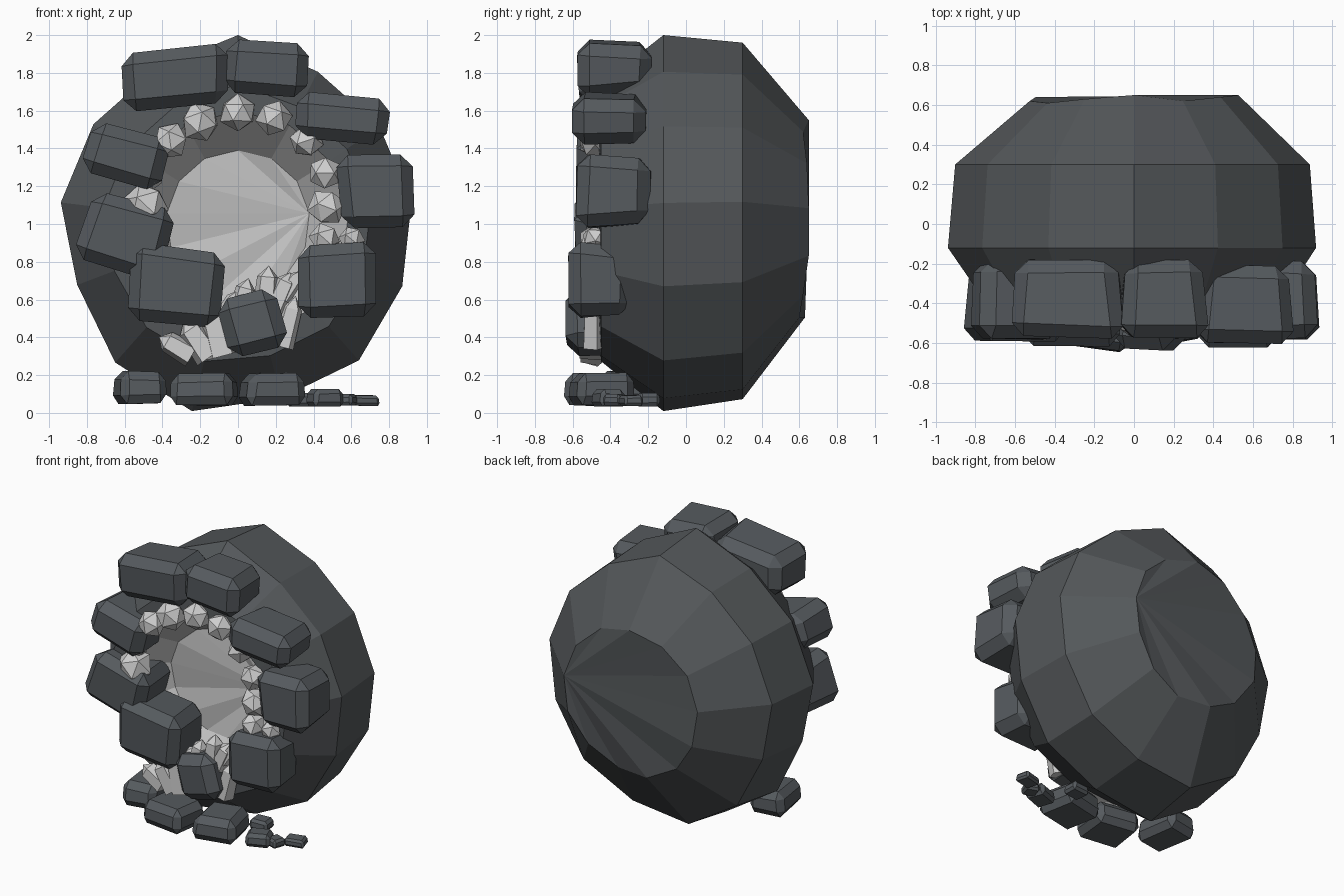
import bpy, bmesh, math, random
from mathutils import Matrix

if "Cube" in bpy.data.objects:
    bpy.data.objects.remove(bpy.data.objects["Cube"])

random.seed(4)


def material(name, c):
    m = bpy.data.materials.new(name)
    m.diffuse_color = (*c, 1)
    m.use_nodes = True
    m.node_tree.nodes["Principled BSDF"].inputs["Base Color"].default_value = m.diffuse_color
    return m


SHELL = material("dark shell grey", (0.088, 0.096, 0.102))
STONE = material("blue grey stone", (0.092, 0.103, 0.113))
INNER = material("pale grey lining", (0.54, 0.54, 0.54))
CRYSTAL = material("light grey crystal", (0.62, 0.62, 0.62))


def finish(bm, name, *mats):
    bmesh.ops.recalc_face_normals(bm, faces=bm.faces)
    me = bpy.data.meshes.new(name)
    bm.to_mesh(me)
    bm.free()
    for m in mats:
        me.materials.append(m)
    ob = bpy.data.objects.new(name, me)
    bpy.context.collection.objects.link(ob)
    return ob


# Thirteen-sided geode shell: rings run from back cap, over the rim, into the bowl
N = 13
WOBBLE = [1.0, .91, .91, .925, .93, .965, .95, 1.02, .98, .91, .945, .93, .93]
RINGS = [(0.65, 0.53, 1.02, 0.0), (0.30, 0.95, 1.01, 0.8), (-0.12, 1.0, 1.0, 1.0),
         (-0.45, 0.74, 1.0, 0.6), (-0.46, 0.60, 1.0, 0.2), (-0.20, 0.38, 1.01, 0.0)]
DIP = [0, .03, .01, 0, .0, .03, .05, .02, .04, .01, .03, .04, .02]   # cap edge unevenness
bm = bmesh.new()
loops = []
for y, r, cz, k in RINGS:
    loop = []
    for i in range(N):
        a = math.pi / 2 - i * math.tau / N
        rr = r * (1 + k * (WOBBLE[i] - 1))
        jy = -DIP[i] if k == 0 else 0
        loop.append(bm.verts.new((rr * math.cos(a), y + jy, cz + rr * math.sin(a))))
    loops.append(loop)
for j in range(len(loops) - 1):
    for i in range(N):
        n = (i + 1) % N
        f = bm.faces.new((loops[j][i], loops[j][n], loops[j + 1][n], loops[j + 1][i]))
        f.material_index = 1 if j >= 4 else 0
for loop, mi in ((loops[0], 0), (loops[-1], 1)):   # caps fan out from the right vertex
    for i in range(4, 4 + N - 2):
        bm.faces.new((loop[3], loop[i % N], loop[(i + 1) % N])).material_index = mi
finish(bm, "geode_shell", SHELL, INNER)


# Chamfered irregular stones, slimmer towards the back (or the top, for ground stones)
def stone(name, centre, size, turn=0, axis='Y', chamfer=.065, rough=.08):
    bm = bmesh.new()
    bmesh.ops.create_cube(bm, size=1)
    for v in bm.verts:
        slim = v.co.y > 0 if axis == 'Y' else v.co.z > 0
        for k in range(3):
            v.co[k] *= size[k] * (1 + random.uniform(-rough, rough))
        if slim:
            v.co.x *= .88
            v.co['XYZ'.index('Z' if axis == 'Y' else 'Y')] *= .88
    bmesh.ops.bevel(bm, geom=bm.edges[:], offset=chamfer, segments=1,
                    affect='EDGES', profile=.5)
    if axis == 'Z':   # round off the plan of ground stones
        for v in bm.verts:
            d = abs(v.co.x / size[0]) * abs(v.co.y / size[1])
            v.co.x *= 1 - .8 * d
            v.co.y *= 1 - .8 * d
    bm.transform(Matrix.Translation(centre) @ Matrix.Rotation(math.radians(turn), 4, axis))
    finish(bm, name, STONE)


# Rim stones: x, z, width, height, clockwise turn, centre y
RIM = [(-.34, 1.77, .58, .32, -5, -.38), (.15, 1.83, .43, .29, 4, -.38),
       (.55, 1.56, .51, .26, 5, -.40), (.73, 1.17, .40, .40, -4, -.38),
       (.52, .70, .43, .40, 0, -.46), (.08, .47, .34, .33, -15, -.46),
       (-.33, .67, .49, .42, 5, -.41), (-.60, .94, .46, .39, 15, -.39),
       (-.59, 1.36, .46, .29, 14, -.38)]
for i, (x, z, w, h, t, y) in enumerate(RIM):
    stone(f"rim_stone_{i + 1}", (x, y, z), (w, .39 if i not in (4, 5) else .34, h), t)

# Flat stones and pebbles on the ground: x, y, z, width, depth, height, turn
GROUND = [(-.52, -.29, .135, .30, .40, .17, 8), (-.18, -.48, .125, .40, .36, .17, -8),
          (.18, -.45, .125, .37, .38, .17, 10), (.46, -.41, .08, .20, .17, .09, 20),
          (.57, -.38, .07, .12, .12, .06, -20), (.67, -.29, .065, .17, .13, .055, 15),
          (.33, -.20, .07, .16, .14, .07, 5)]
for i, (x, y, z, w, d, h, t) in enumerate(GROUND):
    stone(f"ground_stone_{i + 1}", (x, y, z), (w, d, h), t, 'Z', min(.05, h * .28), .07)


# Faceted crystals lining the opening
def crystal(name, x, z, r, y=-.48):
    bm = bmesh.new()
    bmesh.ops.create_icosphere(bm, subdivisions=1, radius=r)
    for v in bm.verts:
        v.co *= random.uniform(.94, 1.08)
    out = math.atan2(x, z - 1.0)
    bm.transform(Matrix.Translation((x, y, z)) @ Matrix.Rotation(out, 4, 'Y'))
    finish(bm, name, CRYSTAL)


NODULES = [(0, 1.59, .10), (.19, 1.56, .095), (.36, 1.44, .09), (.46, 1.27, .09),
           (.47, 1.09, .10), (.46, .92, .085), (-.20, 1.54, .105), (-.36, 1.44, .095),
           (-.49, 1.10, .12), (-.46, 1.25, .07), (.60, .92, .07), (-.42, .80, .08)]
for i, (x, z, r) in enumerate(NODULES):
    crystal(f"crystal_nodule_{i + 1}", x, z, r)


# Pointed shards at the foot of the opening: x, z, radius, length, lean
def shard(name, x, z, r, length, lean):
    bm = bmesh.new()
    bmesh.ops.create_cone(bm, cap_ends=True, segments=5, radius1=r, radius2=r * .85,
                          depth=length * .75)
    top = max(bm.faces, key=lambda f: f.calc_center_median().z)
    bmesh.ops.poke(bm, faces=[top], offset=length * .25)
    bm.transform(Matrix.Translation((x, -.49, z)) @ Matrix.Rotation(math.radians(lean), 4, 'Y'))
    finish(bm, name, CRYSTAL)


SHARDS = [(-.31, .34, .07, .20, -60), (-.20, .37, .085, .24, -35), (-.11, .41, .09, .30, -15),
          (.02, .58, .065, .22, 15), (.15, .63, .07, .24, 5), (.22, .62, .065, .22, 25),
          (.26, .45, .065, .28, 15), (.27, .66, .05, .18, 35), (-.06, .54, .05, .20, 30)]
for i, s in enumerate(SHARDS):
    shard(f"crystal_shard_{i + 1}", *s)
